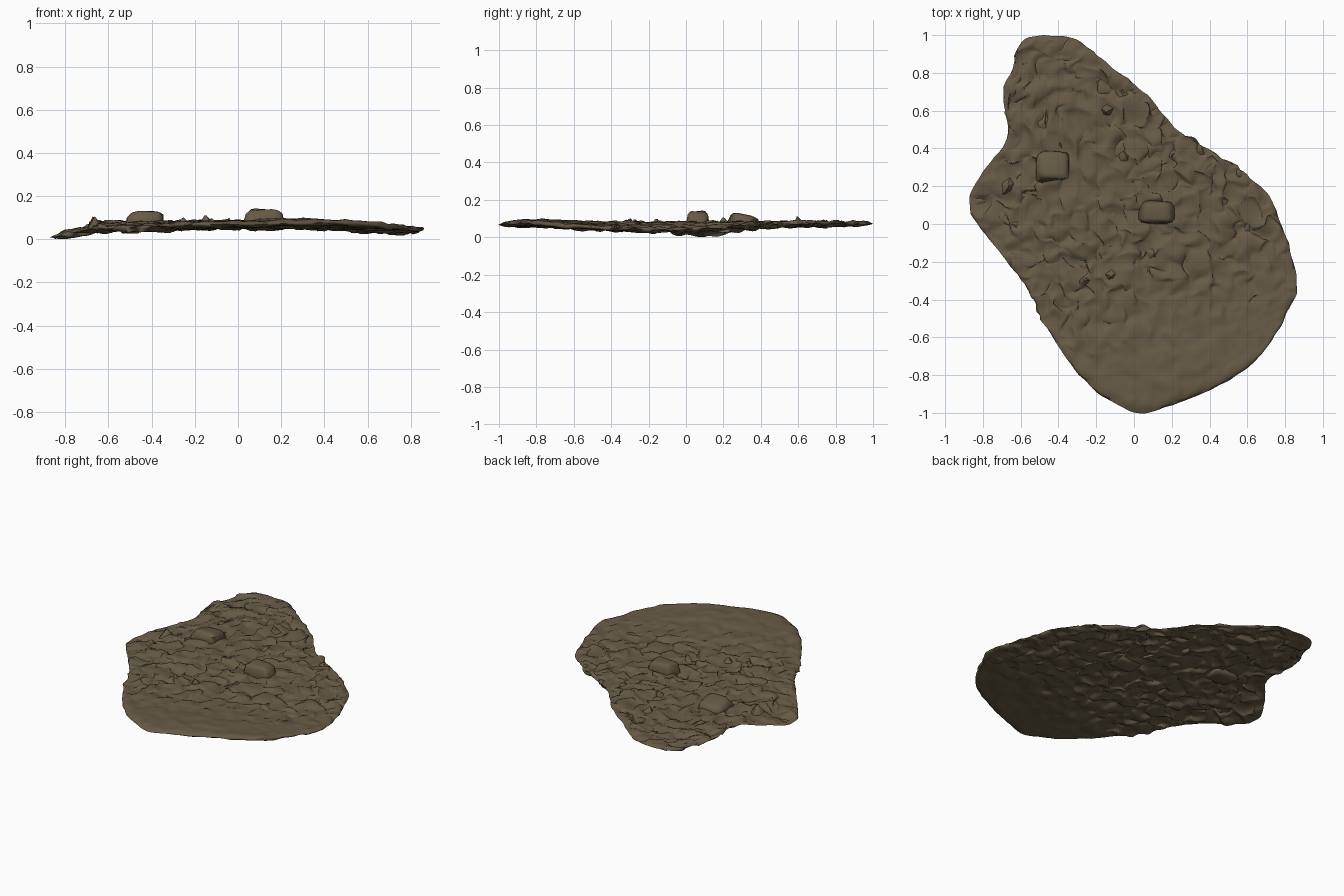
import bpy, bmesh, math
from mathutils import Vector, noise
from mathutils.geometry import interpolate_bezier

cube = bpy.data.objects.get("Cube")
if cube:
    bpy.data.objects.remove(cube, do_unlink=True)

stone = bpy.data.materials.new("brown_stone")
stone.use_nodes = True
COLOUR = (0.135, 0.103, 0.060, 1)
stone.diffuse_color = COLOUR
bsdf = stone.node_tree.nodes["Principled BSDF"]
bsdf.inputs["Base Color"].default_value = COLOUR
bsdf.inputs["Roughness"].default_value = 0.95

# Slab outline, clockwise from the back tip
OUTLINE = [Vector(p) for p in (
    (-.43, 1), (-.3, .97), (-.1, .82), (.07, .68), (.24, .49), (.45, .36),
    (.68, .19), (.75, .08), (.82, -.12), (.865, -.33), (.83, -.43), (.74, -.6),
    (.6, -.76), (.4, -.88), (.2, -.96), (.03, -1), (-.08, -.96), (-.22, -.87),
    (-.36, -.71), (-.48, -.51), (-.58, -.32), (-.75, -.1), (-.87, .08),
    (-.82, .25), (-.67, .45), (-.69, .66), (-.64, .84), (-.59, .97))]


def smooth_outline():
    """Round the outline with a curve through its points."""
    n, pts = len(OUTLINE), []
    for i in range(n):
        a, b, c, d = (OUTLINE[(i + k) % n] for k in (-1, 0, 1, 2))
        pts += interpolate_bezier(b, b + (c - a) / 6, c - (d - b) / 6, c, 8)[:-1]
    return [Vector((p[0], p[1])) for p in pts]


EDGE = smooth_outline()


def edge_radius(direction):
    """Distance from the centre to the outline along a direction."""
    best = 0
    for a, b in zip(EDGE, EDGE[1:] + EDGE[:1]):
        ca, cb = a.x * direction.y - a.y * direction.x, b.x * direction.y - b.y * direction.x
        if ca * cb <= 0 and ca != cb:
            best = max(best, a.lerp(b, ca / (ca - cb)).dot(direction))
    return best


def bump(x, y, cx, cy, w, h):
    return math.exp(-((x - cx) / w) ** 2 - ((y - cy) / h) ** 2)


def clamp(value, low, high):
    return max(low, min(high, value))


def mid_height(x, y):
    """Gentle bend of the slab: the side tips droop, the front swells."""
    return (.065 + .008 * clamp(y, 0, 1)
            - .058 * bump(x, y, -.9, .08, .22, .34)
            - .026 * bump(x, y, .76, -.1, .24, .42)
            - .016 * bump(x, y, -.55, -.4, .25, .3)
            + .016 * bump(x, y, .3, -.8, .3, .22))


def finish(name, bm, angle):
    mesh = bpy.data.meshes.new(name)
    bm.to_mesh(mesh)
    bm.free()
    mesh.materials.append(stone)
    obj = bpy.data.objects.new(name, mesh)
    bpy.context.collection.objects.link(obj)
    bpy.ops.object.select_all(action="DESELECT")
    obj.select_set(True)
    bpy.context.view_layer.objects.active = obj
    bpy.ops.object.shade_smooth_by_angle(angle=math.radians(angle))


# Slab: two rough sheets sharing the rim
bm = bmesh.new()
for side in (1, -1):
    sheet = bmesh.ops.create_grid(bm, x_segments=110, y_segments=110, size=1)["verts"]
    for v in sheet:
        s, t = v.co.x, v.co.y
        inner = 1 - max(abs(s), abs(t)) ** 40
        disc = Vector((s * math.sqrt(1 - t * t / 2), t * math.sqrt(1 - s * s / 2)))
        if disc.length > 1e-6:
            disc *= edge_radius(disc.normalized())
        x, y = disc
        # Roughness fades toward the worn front end, which is also thicker
        rough = .3 + .7 * clamp((y + .75 - .25 * x) / .4, 0, 1)
        half = .010 - .006 * clamp(y, -1, .4)
        p = Vector((x, y, side * 3))
        # Chipped plateaus with steep sides, pitted and finely broken up
        plateau = clamp(noise.noise(p * 12) * 4, -1, 1)
        chips = .007 * plateau + .014 * noise.noise(p * 21)
        pits = max(0, noise.noise(p * 9 + Vector((5, 2, 1))) - .2)
        z = side * inner * (half + rough * (chips - .03 * pits))
        z += .006 * noise.noise(Vector((x, y, 0)) * 8)
        # Sideways shifts undercut the chips and roughen the rim
        slide = noise.noise_vector(p * 15) * .045 * rough * inner
        slide += noise.noise_vector(Vector((x, y, 0)) * 14) * .008
        v.co = (x + slide.x, y + slide.y, max(0, mid_height(x, y) + z))
    if side < 0:
        faces = list({f for v in sheet for f in v.link_faces})
        bmesh.ops.reverse_faces(bm, faces=faces)
bmesh.ops.remove_doubles(bm, verts=bm.verts, dist=1e-5)
finish("rock_slab", bm, 120)


def boulder(name, centre, size, lean):
    """Weathered block with a narrower, tilted top, half sunk in the slab."""
    bm = bmesh.new()
    bmesh.ops.create_cube(bm, size=1)
    bmesh.ops.bevel(bm, geom=bm.edges[:], offset=.22, segments=2, profile=.5,
                    affect="EDGES")
    for v in bm.verts:
        c = v.co + noise.noise_vector(v.co * 2.5 + Vector(centre) * 9) * .12
        taper = 1.08 - .45 * max(0, c.z)
        v.co = Vector((c.x * size[0] * taper, c.y * size[1] * taper,
                       c.z * size[2] + lean * c.y)) + Vector(centre)
    finish(name, bm, 60)


boulder("middle_boulder", (.12, .06, .09), (.17, .11, .1), 0)
boulder("left_boulder", (-.43, .31, .083), (.16, .15, .08), -.025)

# Small upright shards
for i, (x, y, r) in enumerate(((-.15, .6, .032), (-.12, -.27, .025), (-.66, .2, .045),
                               (-.25, -.3, .03), (.1, -.16, .03), (-.05, .36, .025))):
    bm = bmesh.new()
    bmesh.ops.create_cone(bm, cap_ends=True, segments=5, radius1=r * 1.3,
                          radius2=r * .2, depth=r * 1.2)
    for v in bm.verts:
        v.co += noise.noise_vector(v.co * 30 + Vector((x, y, i))) * r * .6
        v.co += Vector((x, y, mid_height(x, y) + .014))
    finish(f"stone_shard_{i + 1}", bm, 60)
